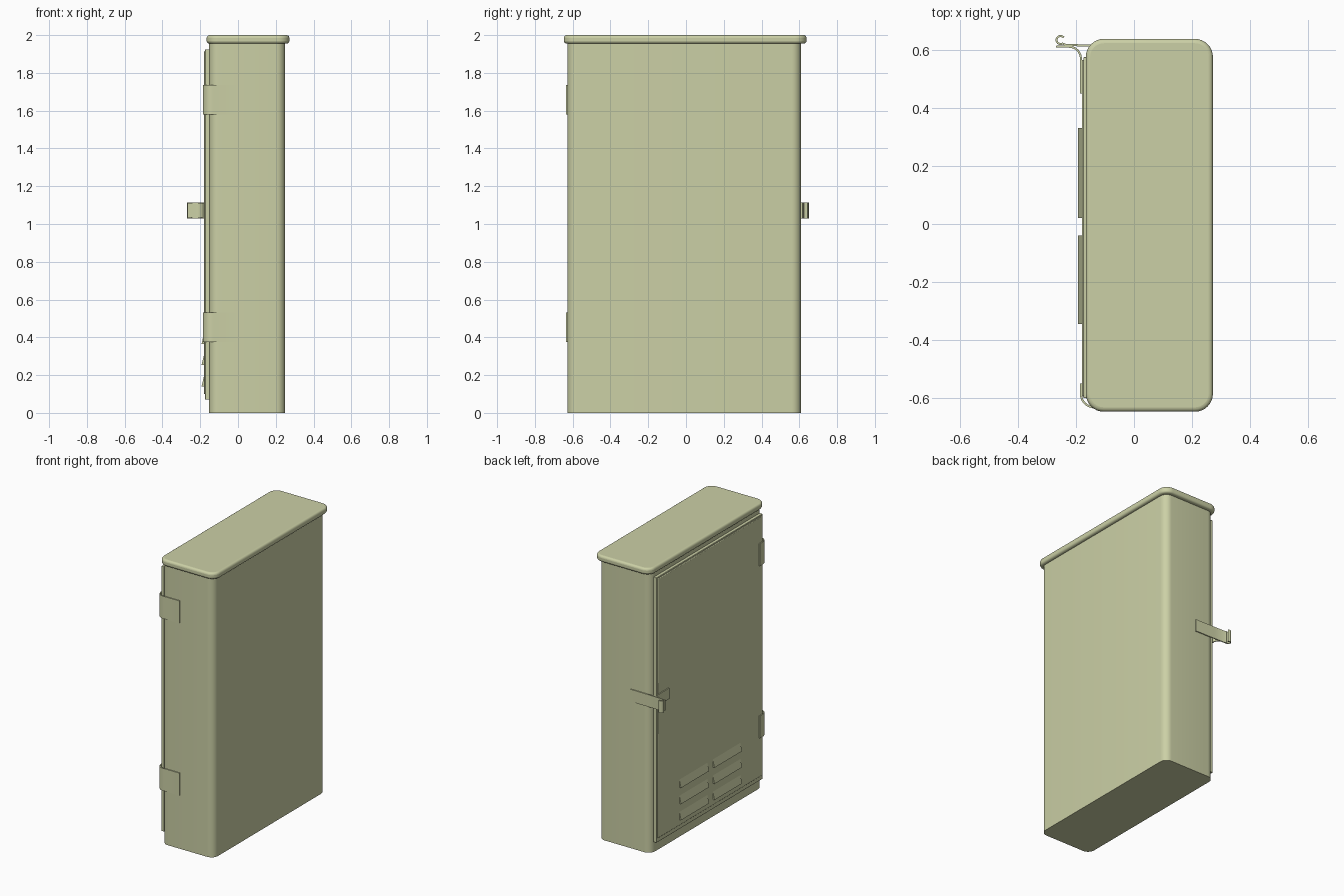
import bpy, bmesh, math
from mathutils import Vector

if "Cube" in bpy.data.objects:
    bpy.data.objects.remove(bpy.data.objects["Cube"])

paint = bpy.data.materials.new("cabinet_paint")
paint.diffuse_color = (0.60, 0.63, 0.38, 1)
paint.use_nodes = True
paint.node_tree.nodes["Principled BSDF"].inputs["Base Color"].default_value = paint.diffuse_color


def prism(name, outline, z0, z1, bevel=0.0, segs=3):
    """Extrude a closed xy outline from z0 to z1, optionally bevelling its rims."""
    bm = bmesh.new()
    face = bm.faces.new([bm.verts.new((x, y, z0)) for x, y in outline])
    ext = bmesh.ops.extrude_face_region(bm, geom=[face])
    top = [g for g in ext["geom"] if isinstance(g, bmesh.types.BMVert)]
    bmesh.ops.translate(bm, verts=top, vec=(0, 0, z1 - z0))
    bmesh.ops.recalc_face_normals(bm, faces=bm.faces)
    me = bpy.data.meshes.new(name)
    bm.to_mesh(me)
    bm.free()
    me.materials.append(paint)
    ob = bpy.data.objects.new(name, me)
    bpy.context.collection.objects.link(ob)
    if bevel:
        m = ob.modifiers.new("bevel", "BEVEL")
        m.width, m.segments, m.limit_method = bevel, segs, "ANGLE"
        m.angle_limit = math.radians(50)
    return ob


def arc(cx, cy, r, a0, a1, n=6):
    return [(cx + r * math.cos(math.radians(a0 + (a1 - a0) * i / n)),
             cy + r * math.sin(math.radians(a0 + (a1 - a0) * i / n))) for i in range(n + 1)]


def rounded_rect(x0, x1, y0, y1, r):
    return (arc(x1 - r, y0 + r, r, -90, 0, 8) + arc(x1 - r, y1 - r, r, 0, 90, 8)
            + arc(x0 + r, y1 - r, r, 90, 180, 8) + arc(x0 + r, y0 + r, r, 180, 270, 8))


def strap(name, path, z0, z1, t):
    """Bent sheet-metal strip that follows an xy path with thickness t."""
    pts = [Vector(p) for p in path]
    left, right = [], []
    for i, p in enumerate(pts):
        d = (pts[min(i + 1, len(pts) - 1)] - pts[max(i - 1, 0)]).normalized()
        n = Vector((-d.y, d.x)) * t / 2
        left.append(p + n)
        right.append(p - n)
    return prism(name, [tuple(v) for v in left + right[::-1]], z0, z1)


# Cabinet box and overhanging lid
prism("cabinet_body", rounded_rect(-0.153, 0.25, -0.628, 0.61, 0.05), 0, 1.965)
prism("lid", rounded_rect(-0.166, 0.272, -0.647, 0.638, 0.062), 1.955, 2.0, 0.015, 4)

# Door with a raised panel on a thin flange
prism("door_flange", [(-0.174, -0.600), (-0.150, -0.600), (-0.150, 0.575), (-0.174, 0.575)],
      0.07, 1.925, 0.003, 2)
prism("door_panel", [(-0.180, -0.594), (-0.170, -0.594), (-0.170, 0.566), (-0.180, 0.566)],
      0.10, 1.915, 0.004, 2)

# Louvre hoods: sloped wedges in two columns of three
for row in range(3):
    for col, (ya, yb) in enumerate([(-0.345, -0.04), (0.02, 0.33)]):
        zb = 0.14 + row * 0.113
        hood = prism(f"louvre_{row}_{col}", [(-0.193, ya), (-0.175, ya), (-0.175, yb), (-0.193, yb)],
                     zb, zb + 0.055)
        for v in hood.data.vertices:
            if v.co.x < -0.18 and v.co.z > zb + 0.01:
                v.co.x = -0.180

# Hinges wrapping from the front end onto the door
hinge = ([(-0.01, -0.631), (-0.125, -0.631)]
         + arc(-0.136, -0.585, 0.047, 270, 180, 10) + [(-0.183, -0.55)])
for label, z in (("lower", 0.375), ("upper", 1.58)):
    strap(label + "_hinge", hinge, z, z + 0.157, 0.007)

# Hasp: strap on the cabinet with a curled tip, and a door strap bent outward
hasp = ([(0.0, 0.613), (-0.15, 0.615), (-0.235, 0.617)]
        + arc(-0.253, 0.634, 0.014, 300, 40, 12))
strap("cabinet_hasp", hasp, 1.03, 1.115, 0.007)
tongue = ([(-0.183, 0.45), (-0.183, 0.565)] + arc(-0.224, 0.57, 0.041, 0, 90, 8)
          + [(-0.250, 0.611), (-0.268, 0.612)])
strap("door_hasp", tongue, 1.035, 1.11, 0.007)

# Smooth the curved surfaces, keep creases sharp
bpy.ops.object.select_all(action="SELECT")
bpy.context.view_layer.objects.active = bpy.data.objects["cabinet_body"]
bpy.ops.object.shade_smooth_by_angle(angle=math.radians(35))
